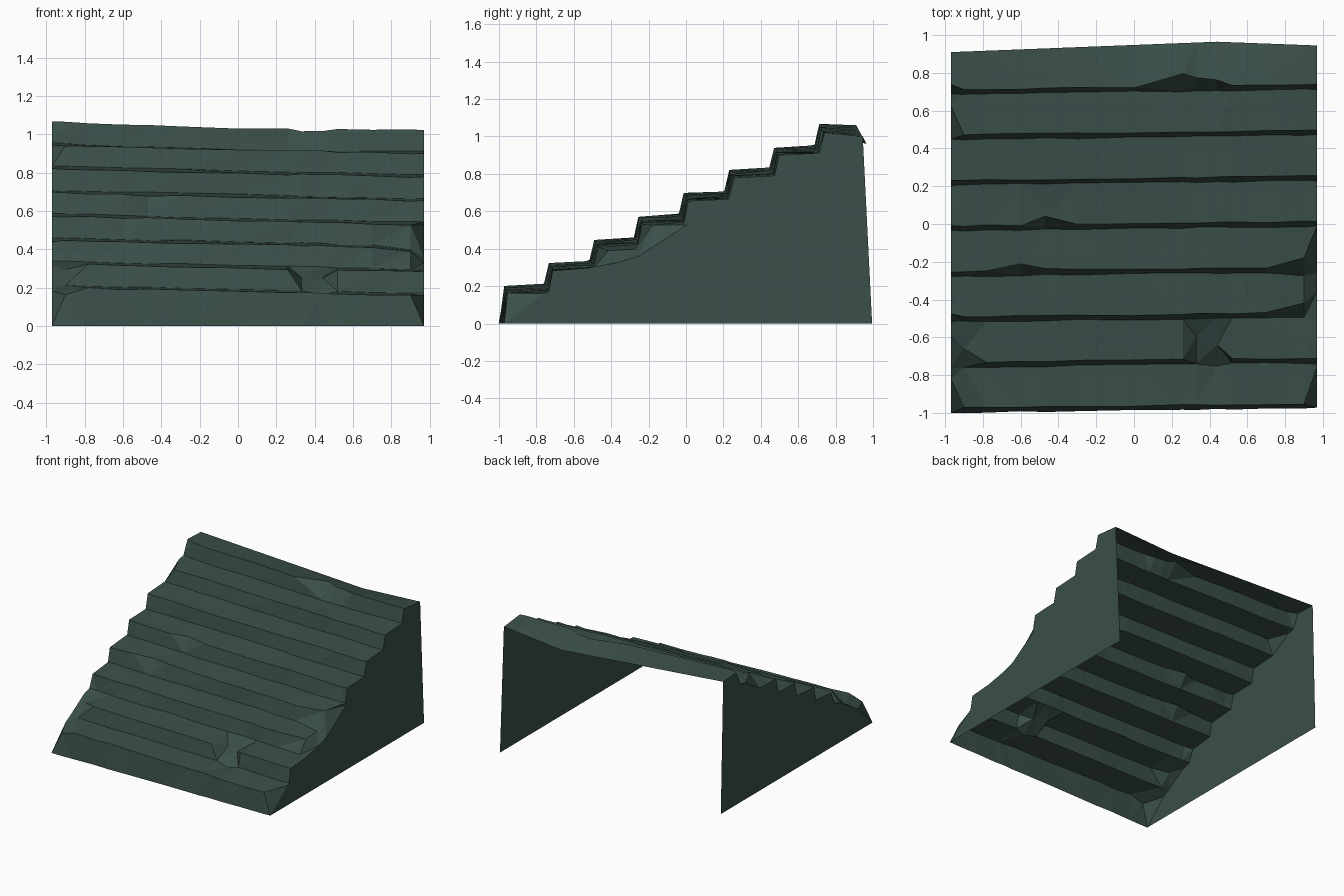
import bpy, bmesh, random

if "Cube" in bpy.data.objects:
    bpy.data.objects.remove(bpy.data.objects["Cube"])

random.seed(4)
HALF, STEPS = 0.97, 8
COLS = [-0.97, -0.9, -0.78, -0.6, -0.47, -0.3, 0.0, 0.26, 0.33, 0.44, 0.52, 0.7, 0.9, 0.97]

# Chipped step edges: (step, x) -> shift of the nose in y and z
CHIPS = {
    (0, -0.97): (0.16, -0.02), (0, 0.97): (0.20, 0.0), (0, -0.9): (0.0, -0.04),
    (1, -0.97): (0.15, -0.01), (1, -0.9): (0.07, -0.03),
    (2, -0.97): (0.02, -0.01), (6, -0.97): (0.16, 0.0),
    (7, -0.97): (0.03, 0.0),
    (1, 0.33): (0.12, -0.04), (1, 0.44): (0.08, -0.04),
    (2, 0.9): (0.05, -0.02), (2, 0.97): (0.11, -0.08),
    (3, -0.47): (0.01, 0.0), (3, -0.6): (0.04, 0.0),
    (3, 0.9): (0.05, 0.0), (3, 0.97): (0.23, 0.0),
    (4, -0.47): (0.045, -0.01),
    (7, 0.26): (0.07, 0.0), (7, 0.33): (0.05, -0.01), (7, 0.44): (0.03, -0.01),
}
# Shifts of the inner corners behind the treads
INNER = {(1, 0.44): (-0.01, -0.02), (2, 0.97): (-0.03, 0.0), (3, 0.97): (0.0, -0.06),
         (3, 0.9): (-0.02, -0.02)}


def jitter(a=0.004):
    return random.uniform(-a, a)


def back_edge(x):
    """Sagging rear edge of the top step."""
    if x <= 0.44:
        t = (x + HALF) / (HALF + 0.44)
        return 0.91 + 0.055 * t, 1.06 - 0.10 * t
    t = (x - 0.44) / (HALF - 0.44)
    return 0.965 - 0.02 * t, 0.96 + 0.04 * t


def profile(x):
    """Stair outline at one x position, from the floor to the rear edge."""
    s, pts = x / HALF, []
    for i in range(STEPS):
        y = -0.9875 + 0.241 * i + 0.012 * s
        z = 0.18 + 0.1235 * i - 0.022 * s
        if i == 7:
            z -= 0.012 * (1 - s * s)
        dy, dz = INNER.get((i, x), (0, 0))
        low = 0.0 if i == 0 else z - 0.1235 + 0.012 + jitter() + dz
        pts.append((y + jitter() + dy, low))
        dy, dz = CHIPS.get((i, x), (0, 0))
        pts.append((y + 0.025 + jitter() + dy, z + jitter() + dz))
    pts.append(back_edge(x))
    return pts


def make_object(name, bm, mat):
    mesh = bpy.data.meshes.new(name)
    bm.to_mesh(mesh)
    bm.free()
    mesh.materials.append(mat)
    obj = bpy.data.objects.new(name, mesh)
    bpy.context.collection.objects.link(obj)


stone = bpy.data.materials.new("dark green stone")
stone.diffuse_color = (0.043, 0.078, 0.067, 1)
stone.use_nodes = True
stone.node_tree.nodes["Principled BSDF"].inputs["Base Color"].default_value = stone.diffuse_color

profiles = [profile(x) for x in COLS]

# Worn treads and risers, one open sheet
bm = bmesh.new()
grid = [[bm.verts.new((x, y, z)) for y, z in p] for x, p in zip(COLS, profiles)]
for a, b in zip(grid, grid[1:]):
    for j in range(len(a) - 1):
        bm.faces.new((a[j], b[j], b[j + 1], a[j + 1]))
bmesh.ops.triangulate(bm, faces=bm.faces[:])
make_object("steps", bm, stone)

# Side walls, back and underside stay open
for name, x, p, rear in (("left_wall", -HALF, profiles[0], 0.94),
                         ("right_wall", HALF, profiles[-1], 0.995)):
    bm = bmesh.new()
    outline = p + [(rear, 0.0)]
    if x > 0:
        outline.reverse()
        outline = outline[::-1]
    face = bm.faces.new([bm.verts.new((x, y, z)) for y, z in outline])
    face.normal_update()
    if face.normal.x * x < 0:
        face.normal_flip()
    bmesh.ops.triangulate(bm, faces=bm.faces[:])
    make_object(name, bm, stone)
